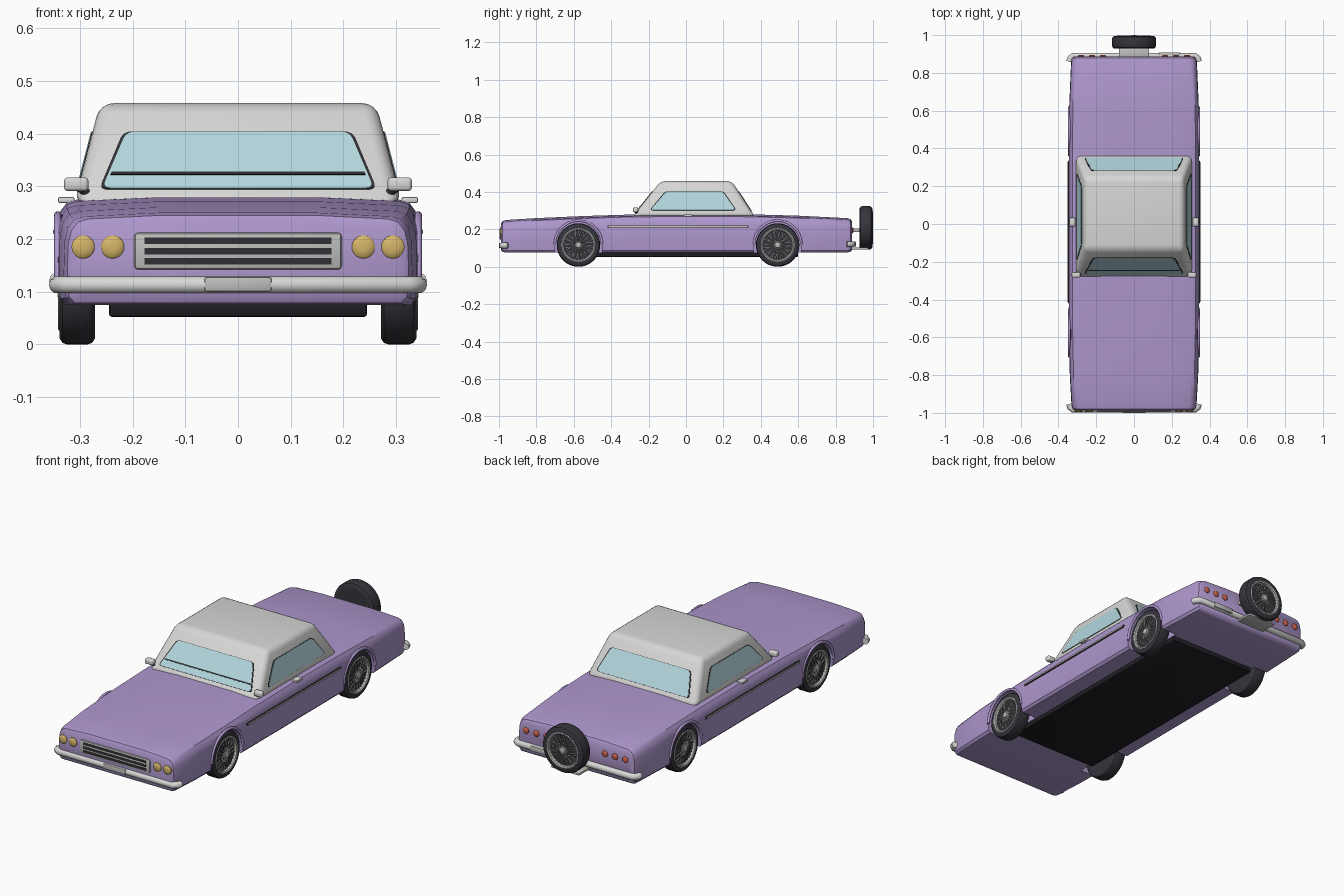
import bpy, bmesh, math
from mathutils import Vector, Matrix

if "Cube" in bpy.data.objects:
    bpy.data.objects.remove(bpy.data.objects["Cube"])


def mat(name, r, g, b):
    m = bpy.data.materials.new(name)
    m.diffuse_color = (r, g, b, 1)
    m.use_nodes = True
    m.node_tree.nodes["Principled BSDF"].inputs["Base Color"].default_value = m.diffuse_color
    return m


PURPLE = mat("purple paint", 0.42, 0.31, 0.61)
WHITE = mat("light grey roof", 0.68, 0.68, 0.67)
CHROME = mat("chrome grey", 0.52, 0.52, 0.51)
GLASS = mat("pale blue glass", 0.45, 0.68, 0.73)
TYRE = mat("tyre rubber", 0.035, 0.035, 0.045)
DARK = mat("dark trim", 0.03, 0.03, 0.035)
FLOOR = mat("underbody black", 0.014, 0.013, 0.017)
GOLD = mat("headlight gold", 0.66, 0.46, 0.14)
RED = mat("tail light red", 0.6, 0.12, 0.07)


def finish(name, bm, material, bevel=0, segs=2, angle=35):
    bmesh.ops.recalc_face_normals(bm, faces=bm.faces)
    me = bpy.data.meshes.new(name)
    bm.to_mesh(me)
    bm.free()
    ob = bpy.data.objects.new(name, me)
    bpy.context.collection.objects.link(ob)
    me.materials.append(material)
    bpy.ops.object.select_all(action='DESELECT')
    ob.select_set(True)
    bpy.context.view_layer.objects.active = ob
    if bevel:
        md = ob.modifiers.new("bevel", 'BEVEL')
        md.width, md.segments, md.limit_method = bevel, segs, 'ANGLE'
        bpy.ops.object.modifier_apply(modifier="bevel")
    bpy.ops.object.shade_smooth_by_angle(angle=math.radians(angle))
    return ob


def loft(bm, rings):
    rows = [[bm.verts.new(p) for p in r] for r in rings]
    n = len(rows[0])
    for a, b in zip(rows, rows[1:]):
        for i in range(n):
            bm.faces.new((a[i], a[(i + 1) % n], b[(i + 1) % n], b[i]))
    bm.faces.new(rows[0])
    bm.faces.new(rows[-1])


def box(name, lo, hi, material, bevel=0.0, segs=2):
    bm = bmesh.new()
    bmesh.ops.create_cube(bm, size=1)
    for v in bm.verts:
        v.co = [lo[i] + (v.co[i] + 0.5) * (hi[i] - lo[i]) for i in range(3)]
    return finish(name, bm, material, bevel, segs)


def tube(name, pts, radius, material):
    cu = bpy.data.curves.new(name, 'CURVE')
    cu.dimensions, cu.bevel_depth, cu.bevel_resolution = '3D', radius, 3
    cu.use_fill_caps = True
    sp = cu.splines.new('POLY')
    sp.points.add(len(pts) - 1)
    for p, q in zip(sp.points, pts):
        p.co = (*q, 1)
    ob = bpy.data.objects.new(name, cu)
    bpy.context.collection.objects.link(ob)
    cu.materials.append(material)
    bpy.ops.object.select_all(action='DESELECT')
    ob.select_set(True)
    bpy.context.view_layer.objects.active = ob
    bpy.ops.object.convert(target='MESH')
    bpy.ops.object.shade_smooth_by_angle(angle=math.radians(50))


# Lathe around the local x axis, profile is (x, radius)
def lathe(name, prof, material, mtx, n=40):
    bm = bmesh.new()
    loft(bm, [[(x, r * math.cos(t), r * math.sin(t))
               for t in (math.tau * i / n for i in range(n))] for x, r in prof])
    bm.transform(mtx)
    return finish(name, bm, material)


# Body: cross-sections along y (y, half width, bottom, top)
bm = bmesh.new()
rings = []
for y, w, zb, zt in [(-0.988, 0.312, 0.088, 0.226), (-0.98, 0.324, 0.079, 0.238),
                     (-0.96, 0.331, 0.075, 0.243), (-0.8, 0.34, 0.075, 0.253),
                     (-0.55, 0.345, 0.075, 0.264), (-0.3, 0.345, 0.075, 0.272),
                     (0.0, 0.345, 0.075, 0.275), (0.35, 0.345, 0.075, 0.273),
                     (0.6, 0.344, 0.075, 0.266), (0.86, 0.333, 0.075, 0.253),
                     (0.88, 0.326, 0.08, 0.247), (0.888, 0.314, 0.088, 0.236)]:
    half = [(w - 0.014, zb), (w - 0.003, zb + 0.012), (w, zb + 0.06), (w - 0.002, zt - 0.045),
            (w - 0.008, zt - 0.022), (w - 0.02, zt - 0.006), (w - 0.04, zt), (w * 0.45, zt + 0.007)]
    rings.append([(x, y, z) for x, z in half] + [(-x, y, z) for x, z in reversed(half)])
loft(bm, rings)
body = finish("body", bm, PURPLE)

# Wheel arch cutters, U-shaped, applied and removed
AXLES = (-0.575, 0.49)
for ay in AXLES:
    for s in (-1, 1):
        prof = [(ay + 0.126 * math.cos(t), 0.12 + 0.126 * math.sin(t))
                for t in (math.pi * i / 24 for i in range(25))]
        prof += [(ay - 0.126, 0.0), (ay + 0.126, 0.0)]
        bm = bmesh.new()
        loft(bm, [[(s * x, y, z) for y, z in prof] for x in (0.25, 0.42)])
        cut = finish("arch_cutter", bm, PURPLE)
        cut.hide_render = True
        md = body.modifiers.new("cut", 'BOOLEAN')
        md.operation, md.object, md.solver = 'DIFFERENCE', cut, 'EXACT'
        bpy.context.view_layer.objects.active = body
        bpy.ops.object.modifier_apply(modifier="cut")
        bpy.data.objects.remove(cut)
        # Arch lip
        tube("arch_lip", [(s * 0.342, y, z) for y, z in prof[:25]], 0.007, PURPLE)
bpy.ops.object.select_all(action='DESELECT')
body.select_set(True)
bpy.context.view_layer.objects.active = body
bpy.ops.object.shade_smooth_by_angle(angle=math.radians(35))

# Underbody
box("underbody", (-0.245, -0.61, 0.052), (0.245, 0.6, 0.085), FLOOR, 0.006)

# Cabin: tapered block with rounded edges
Z0, Z1 = 0.265, 0.458
bm = bmesh.new()
loft(bm, [[(-w, a, z), (w, a, z), (w, b, z), (-w, b, z)]
          for w, a, b, z in ((0.312, -0.288, 0.37, Z0), (0.262, -0.135, 0.245, Z1))])
finish("cabin", bm, WHITE, 0.026, 4, 40)


# Window plates: flat outlines with rounded corners laid on a cabin side
def plate(name, pts, out, lift, material, grow=0.0, radius=0.018):
    pts = [Vector(p) for p in pts]
    c = sum(pts, Vector()) / 4
    pts = [p + (p - c).normalized() * grow for p in pts]
    nrm = (pts[1] - pts[0]).cross(pts[3] - pts[0]).normalized()
    if nrm.dot(Vector(out)) < 0:
        nrm = -nrm
    ring = []
    for i, p in enumerate(pts):
        a = p + (pts[i - 1] - p).normalized() * radius
        b = p + (pts[(i + 1) % 4] - p).normalized() * radius
        for k in range(5):
            t = k / 4
            ring.append(a * (1 - t) ** 2 + p * 2 * t * (1 - t) + b * t * t)
    bm = bmesh.new()
    loft(bm, [[q - nrm * 0.003 for q in ring], [q + nrm * lift for q in ring]])
    finish(name, bm, material)


def window(name, pts, out):
    plate(name + "_seal", pts, out, 0.0015, DARK, 0.006)
    plate(name, pts, out, 0.003, GLASS)


def on_front(x, z):
    return (x, -0.288 + 0.153 * (z - Z0) / (Z1 - Z0), z)


def on_back(x, z):
    return (x, 0.37 - 0.125 * (z - Z0) / (Z1 - Z0), z)


def on_side(s, y, z):
    return (s * (0.312 - 0.05 * (z - Z0) / (Z1 - Z0)), y, z)


window("windscreen", [on_front(-0.258, 0.295), on_front(0.258, 0.295),
                      on_front(0.212, 0.402), on_front(-0.212, 0.402)], (0, -1, 0.5))
window("rear_window", [on_back(-0.258, 0.298), on_back(0.258, 0.298),
                       on_back(0.222, 0.402), on_back(-0.222, 0.402)], (0, 1, 0.5))
plate("wiper", [on_front(-0.242, 0.320), on_front(0.242, 0.320),
                on_front(0.240, 0.325), on_front(-0.240, 0.325)], (0, -1, 0.5), 0.005, DARK, 0, 0.001)
for s in (-1, 1):
    window("side_window", [on_side(s, -0.19, 0.303), on_side(s, 0.265, 0.303),
                           on_side(s, 0.195, 0.402), on_side(s, -0.105, 0.402)], (s, 0, 0.2))


# Wheels: tyre, rim, dark centre, crossed wire spokes
def wheel(name, mtx):
    R, h = 0.116, 0.034
    lathe(name + "_tyre", [(-h, 0.085), (-h, 0.104), (-h + 0.006, R - 0.003), (-h + 0.014, R),
                           (h - 0.014, R), (h - 0.006, R - 0.003), (h, 0.104), (h, 0.09),
                           (h - 0.012, 0.086)], TYRE, mtx, 48)
    lathe(name + "_rim", [(0.016, 0.09), (h + 0.001, 0.09), (h + 0.003, 0.086),
                          (h, 0.08), (0.018, 0.077)], CHROME, mtx, 48)
    lathe(name + "_well", [(0.012, 0.08), (0.0195, 0.076)], DARK, mtx)
    lathe(name + "_hub", [(0.01, 0.02), (0.032, 0.018), (0.037, 0.014), (0.039, 0.007)],
          CHROME, mtx, 20)
    bm = bmesh.new()
    for i in range(32):
        t = math.tau * i / 32
        u = t + (0.5 if i % 2 else -0.5)
        a = Vector((0.032, 0.017 * math.cos(u), 0.017 * math.sin(u)))
        b = Vector((0.025, 0.081 * math.cos(t), 0.081 * math.sin(t)))
        d = b - a
        m = Matrix.Translation((a + b) / 2) @ d.to_track_quat('Z', 'Y').to_matrix().to_4x4()
        bmesh.ops.create_cone(bm, cap_ends=True, segments=5, radius1=0.0021, radius2=0.0021,
                              depth=d.length, matrix=m)
    bm.transform(mtx)
    finish(name + "_spokes", bm, CHROME)


for ay in AXLES:
    for s in (-1, 1):
        wheel("wheel", Matrix.Translation((s * 0.305, ay, 0.116)) @
              Matrix.Rotation(0 if s > 0 else math.pi, 4, 'Z'))
    tube("axle", [(-0.29, ay, 0.116), (0.29, ay, 0.116)], 0.012, DARK)
wheel("spare_wheel", Matrix.Translation((0, 0.962, 0.208)) @ Matrix.Rotation(math.pi / 2, 4, 'Z'))
box("spare_carrier", (-0.08, 0.88, 0.092), (0.08, 0.975, 0.104), CHROME, 0.004)
box("spare_mount", (-0.08, 0.88, 0.185), (0.08, 0.93, 0.205), CHROME, 0.004)

# Bumpers and number plates
for name, s, z, y in (("front_bumper", -1, 0.113, 0.983), ("rear_bumper", 1, 0.12, 0.89)):
    tube(name, [(x, s * (y - d), z) for x, d in
                ((-0.343, 0.03), (-0.338, 0.012), (-0.322, 0), (0.322, 0), (0.338, 0.012),
                 (0.343, 0.03))], 0.0165, WHITE)
box("front_plate", (-0.064, -1.0, 0.1), (0.064, -0.985, 0.128), CHROME, 0.005)
box("rear_plate", (0.13, 0.89, 0.107), (0.245, 0.909, 0.135), CHROME, 0.005)

# Grille: frame, dark panel, bars
box("grille_frame", (-0.197, -0.995, 0.142), (0.197, -0.97, 0.212), CHROME, 0.007)
for z in (0.158, 0.177, 0.197):
    box("grille_slot", (-0.177, -0.9965, z - 0.006), (0.177, -0.985, z + 0.006), DARK)


# Round lamps
def lamp(name, x, y, z, r, s, material):
    m = Matrix.Translation((x, y, z)) @ Matrix.Rotation(s * math.pi / 2, 4, 'Z')
    lathe(name, [(-0.012, r), (0.003, r), (0.007, r * 0.8), (0.009, r * 0.4)], material, m, 24)


for s in (-1, 1):
    for x in (0.238, 0.294):
        lamp("headlight", s * x, -0.988, 0.185, 0.022, -1, GOLD)
    for x in (0.165, 0.222, 0.28):
        lamp("tail_light", s * x, 0.887, 0.195, 0.016, 1, RED)
    # Side trim, door handle and mirror
    xs = sorted((s * 0.338, s * 0.349))
    box("side_trim_edge", (xs[0], -0.42, 0.207), (xs[1], 0.335, 0.22), DARK, 0.002)
    xs = sorted((s * 0.338, s * 0.351))
    box("side_trim", (xs[0], -0.415, 0.209), (xs[1], 0.33, 0.218), CHROME, 0.002)
    xs = sorted((s * 0.31, s * 0.342))
    box("door_handle", (xs[0], -0.012, 0.268), (xs[1], 0.034, 0.28), WHITE, 0.004)
    xs = sorted((s * 0.284, s * 0.33))
    box("mirror", (xs[0], -0.283, 0.291), (xs[1], -0.255, 0.317), WHITE, 0.007, 3)
    tube("mirror_stalk", [(s * 0.272, -0.255, 0.278), (s * 0.302, -0.268, 0.298)], 0.008, DARK)
